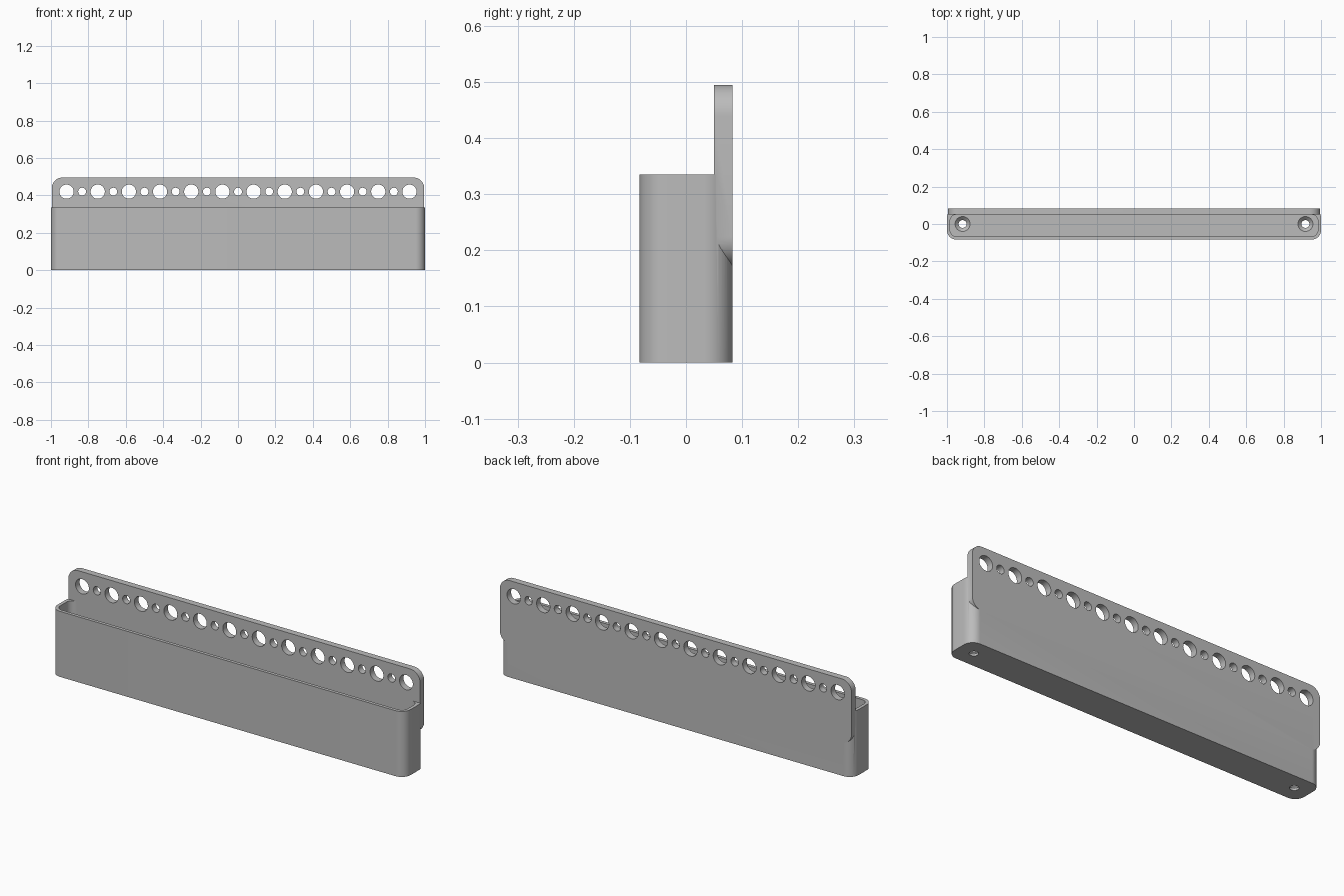
import bpy, bmesh, math
from mathutils import Matrix, Vector

cube = bpy.data.objects.get("Cube")
if cube:
    bpy.data.objects.remove(cube, do_unlink=True)

grey = bpy.data.materials.new("matte grey")
grey.use_nodes = True
grey.diffuse_color = (0.5, 0.5, 0.5, 1)
grey.node_tree.nodes["Principled BSDF"].inputs["Base Color"].default_value = (0.5, 0.5, 0.5, 1)


def make_object(name, bm):
    bmesh.ops.recalc_face_normals(bm, faces=bm.faces)
    mesh = bpy.data.meshes.new(name)
    bm.to_mesh(mesh)
    bm.free()
    mesh.materials.append(grey)
    obj = bpy.data.objects.new(name, mesh)
    bpy.context.collection.objects.link(obj)
    return obj


def rounded_block(name, low, high, radius, axis, steps=12):
    """Box between two corners, with the four edges along one axis rounded."""
    u, v = [i for i in range(3) if i != axis]
    bm = bmesh.new()
    ring = []
    for corner, (su, sv) in enumerate([(1, 1), (-1, 1), (-1, -1), (1, -1)]):
        cu = high[u] - radius if su > 0 else low[u] + radius
        cv = high[v] - radius if sv > 0 else low[v] + radius
        for i in range(steps + 1):
            a = (corner + i / steps) * math.pi / 2
            co = Vector(low)
            co[u] = cu + radius * math.cos(a)
            co[v] = cv + radius * math.sin(a)
            ring.append(bm.verts.new(co))
    face = bm.faces.new(ring)
    top = bmesh.ops.extrude_face_region(bm, geom=[face])["geom"]
    for vert in top:
        if isinstance(vert, bmesh.types.BMVert):
            vert.co[axis] = high[axis]
    return make_object(name, bm)


def add_cone(bm, centre, r1, r2, depth, rotation=Matrix()):
    bmesh.ops.create_cone(bm, cap_ends=True, segments=40, radius1=r1, radius2=r2,
                          depth=depth, matrix=Matrix.Translation(centre) @ rotation)


def combine(target, other, operation):
    mod = target.modifiers.new(operation.lower(), 'BOOLEAN')
    mod.operation, mod.solver, mod.object = operation, 'EXACT', other
    bpy.context.view_layer.objects.active = target
    bpy.ops.object.modifier_apply(modifier=mod.name)
    bpy.data.objects.remove(other, do_unlink=True)


# Main dimensions
BACK, PLATE_FRONT, RIM, FLOOR, WALL = 0.083, 0.05, 0.335, 0.03, 0.017

# Tray body joined to the taller back plate
holder = rounded_block("tray_with_back_plate", (-1, -BACK, 0), (1, BACK, RIM), 0.05, 2)
plate = rounded_block("back_plate", (-0.995, PLATE_FRONT, 0.17), (0.995, BACK, 0.495), 0.055, 1)
combine(holder, plate, 'UNION')

# Hollow inside of the tray
cavity = rounded_block("cavity_cutter", (WALL - 1, WALL - BACK, FLOOR),
                       (1 - WALL, PLATE_FRONT, 0.6), 0.033, 2)
combine(holder, cavity, 'DIFFERENCE')

# Alternating large and small holes along the plate
bm = bmesh.new()
turn = Matrix.Rotation(math.pi / 2, 4, 'X')
for i in range(-11, 12):
    r = 0.038 if i % 2 else 0.021
    add_cone(bm, (i / 12, 0.066, 0.42), r, r, 0.1, turn)
combine(holder, make_object("plate_hole_cutter", bm), 'DIFFERENCE')

# Countersunk screw holes through the floor
for r1, r2, z, depth in [(0.021, 0.021, 0.0, 0.1), (0.02, 0.042, 0.021, 0.022)]:
    bm = bmesh.new()
    for side in (-1, 1):
        add_cone(bm, (side * 11 / 12, 0, z), r1, r2, depth)
    combine(holder, make_object("floor_hole_cutter", bm), 'DIFFERENCE')

# Smooth the curves, keep the edges crisp
bpy.ops.object.select_all(action='DESELECT')
holder.select_set(True)
bpy.context.view_layer.objects.active = holder
bpy.ops.object.shade_smooth_by_angle(angle=math.radians(30))
